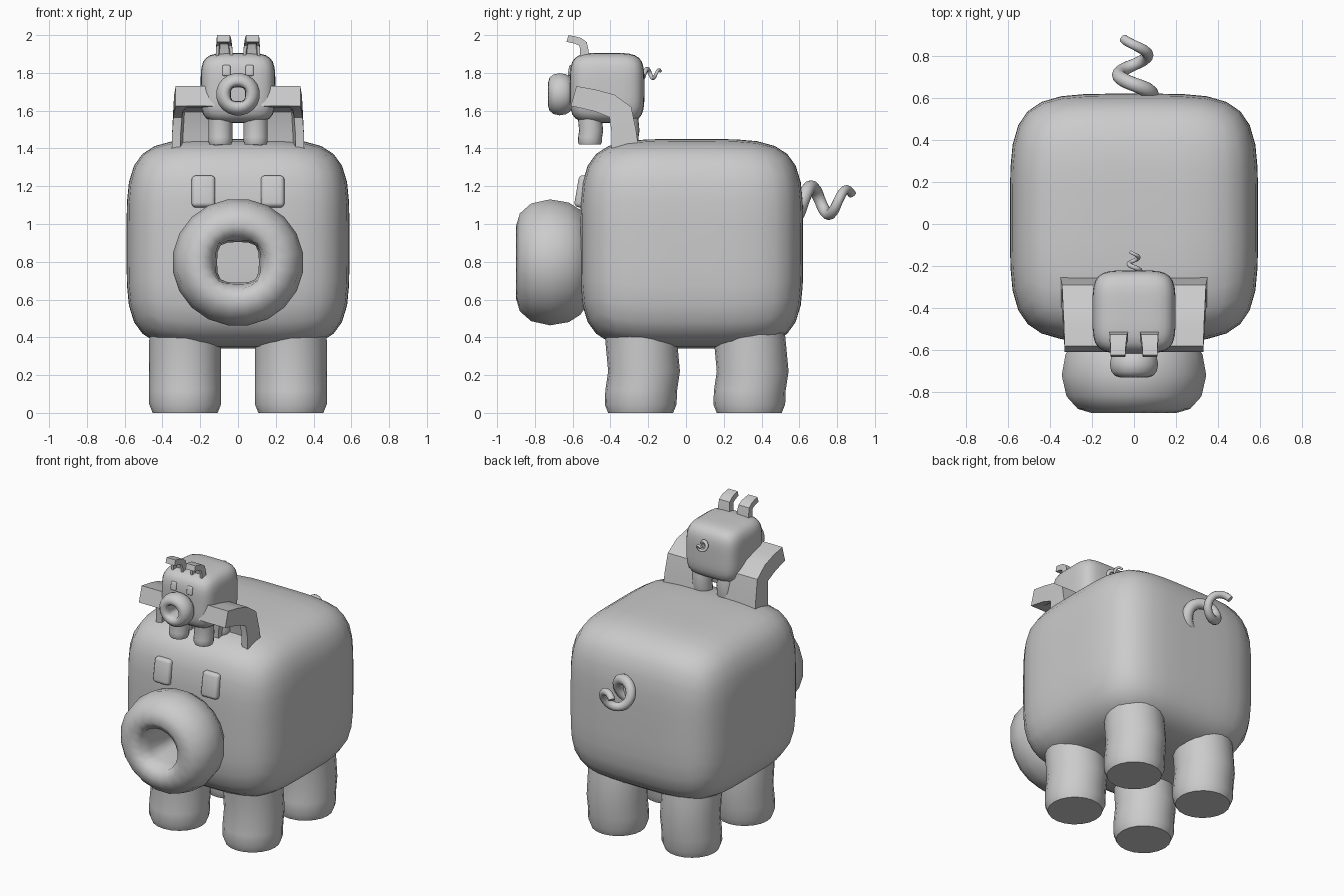
import bpy, bmesh, math
from mathutils import Vector, Matrix

if "Cube" in bpy.data.objects:
    bpy.data.objects.remove(bpy.data.objects["Cube"])


def finish(bm, name, place, angle=45):
    """Place the mesh, turn it into an object and shade it smooth."""
    bm.transform(place)
    bmesh.ops.recalc_face_normals(bm, faces=bm.faces[:])
    me = bpy.data.meshes.new(name)
    bm.to_mesh(me)
    bm.free()
    ob = bpy.data.objects.new(name, me)
    bpy.context.collection.objects.link(ob)
    bpy.ops.object.select_all(action='DESELECT')
    ob.select_set(True)
    bpy.context.view_layer.objects.active = ob
    bpy.ops.object.shade_smooth_by_angle(angle=math.radians(angle))
    return ob


def loft(name, rings, place, angle=45, caps=True):
    """Skin a list of closed rings with equal point counts."""
    bm = bmesh.new()
    rows = [[bm.verts.new(p) for p in r] for r in rings]
    n = len(rows[0])
    for a, b in zip(rows, rows[1:]):
        for i in range(n):
            j = (i + 1) % n
            bm.faces.new((a[i], a[j], b[j], b[i]))
    if caps:
        bm.faces.new(rows[0])
        bm.faces.new(rows[-1])
    return finish(bm, name, place, angle)


def body(name, place):
    # cube grid projected to a soft rounded box
    bm = bmesh.new()
    bmesh.ops.create_cube(bm, size=2)
    bmesh.ops.subdivide_edges(bm, edges=bm.edges[:], cuts=9, use_grid_fill=True)
    e = 4.5
    for v in bm.verts:
        c = v.co / sum(abs(k) ** e for k in v.co) ** (1 / e)
        v.co = (c.x * .59, .03 + c.y * .59, .895 + c.z * .555)
    finish(bm, name, place)


def snout(name, place):
    # thick ring with a squarish hole
    profile = [(.2, -.5), (.29, -.56), (.33, -.62), (.348, -.72), (.325, -.82),
               (.27, -.88), (.2, -.9), (.145, -.865), (.118, -.79), (.11, -.65), (.11, -.5)]
    rings = []
    for k, (r, y) in enumerate(profile):
        ring = []
        for i in range(20):
            a = math.tau * (i + .5) / 20
            c, s = math.cos(a), math.sin(a)
            q = r / (c ** 4 + s ** 4) ** .25 if k > 7 else r
            ring.append((q * c, y, .797 + q * s * .97))
        rings.append(ring)
    loft(name, rings, place, 60, caps=False)


def leg(name, x, y, place):
    levels = [(0, .172, 0), (.045, .19, 0), (.12, .19, .003), (.22, .19, .018),
              (.38, .19, .003), (.55, .185, -.01)]
    rings = [[(x + r * math.cos(math.tau * i / 20), y + dy + r * math.sin(math.tau * i / 20), z)
              for i in range(20)] for z, r, dy in levels]
    loft(name, rings, place, 35)


def ear(name, side, place):
    # outer point, inner point, x range, depth of the hollow
    path = [((-.245, 1.36), (-.395, 1.36), .08, .352, .6),
            ((-.265, 1.50), (-.395, 1.49), .085, .348, .6),
            ((-.290, 1.62), (-.405, 1.565), .10, .342, .5),
            ((-.380, 1.685), (-.480, 1.595), .11, .338, .25),
            ((-.480, 1.712), (-.550, 1.612), .12, .333, .05),
            ((-.580, 1.73), (-.610, 1.625), .125, .33, .0)]
    rings = []
    for o, n, x0, x1, d in path:
        o, n, rim = Vector(o), Vector(n), .045
        m = n.lerp(o, d)
        pts = [(x0, o), (x1, o), (x1, n), (x1 - rim, n), (x1 - rim * 1.3, m),
               (x0 + rim * 1.3, m), (x0 + rim, n), (x0, n)]
        rings.append([(side * x, p.x, p.y) for x, p in pts])
    loft(name, rings, place, 40)


def eye(name, side, place):
    bm = bmesh.new()
    bmesh.ops.create_cube(bm, size=1)
    bm.transform(Matrix.Diagonal((.125, .08, .17, 1)))
    bmesh.ops.bevel(bm, geom=bm.edges[:], offset=.022, segments=3, profile=.5, affect='EDGES')
    bm.transform(Matrix.Translation((side * .183, -.54, 1.17)) @ Matrix.Rotation(-.17, 4, 'X'))
    finish(bm, name, place)


def tail(name, place):
    # tapering corkscrew
    n, rings = 44, []

    def point(t):
        a = -math.pi / 2 + t * 3.3 * math.pi
        r = .085 - .025 * t
        return Vector((r * math.cos(a), .57 + .31 * t, 1.12 + r * math.sin(a))), a

    for k in range(n + 1):
        t = k / n
        p, a = point(t)
        tangent = (point(t + .01)[0] - point(t - .01)[0]).normalized()
        u = Vector((math.cos(a), 0, math.sin(a)))
        w = tangent.cross(u).normalized()
        r = .04 - .018 * t
        rings.append([p + u * r * math.cos(math.tau * i / 10) + w * r * math.sin(math.tau * i / 10)
                      for i in range(10)])
    loft(name, rings, place, 50)


def pig(prefix, place):
    body(prefix + "body", place)
    snout(prefix + "snout", place)
    tail(prefix + "tail", place)
    for side, label in ((-1, "left"), (1, "right")):
        leg(f"{prefix}front_leg_{label}", side * .28, -.24, place)
        leg(f"{prefix}back_leg_{label}", side * .28, .335, place)
        ear(f"{prefix}ear_{label}", side, place)
        eye(f"{prefix}eye_{label}", side, place)


# large animal, and a scaled copy riding on its head
pig("large_", Matrix.Identity(4))
pig("small_", Matrix.Translation((0, -.428, 1.42)) @ Matrix.Scale(.335, 4))
